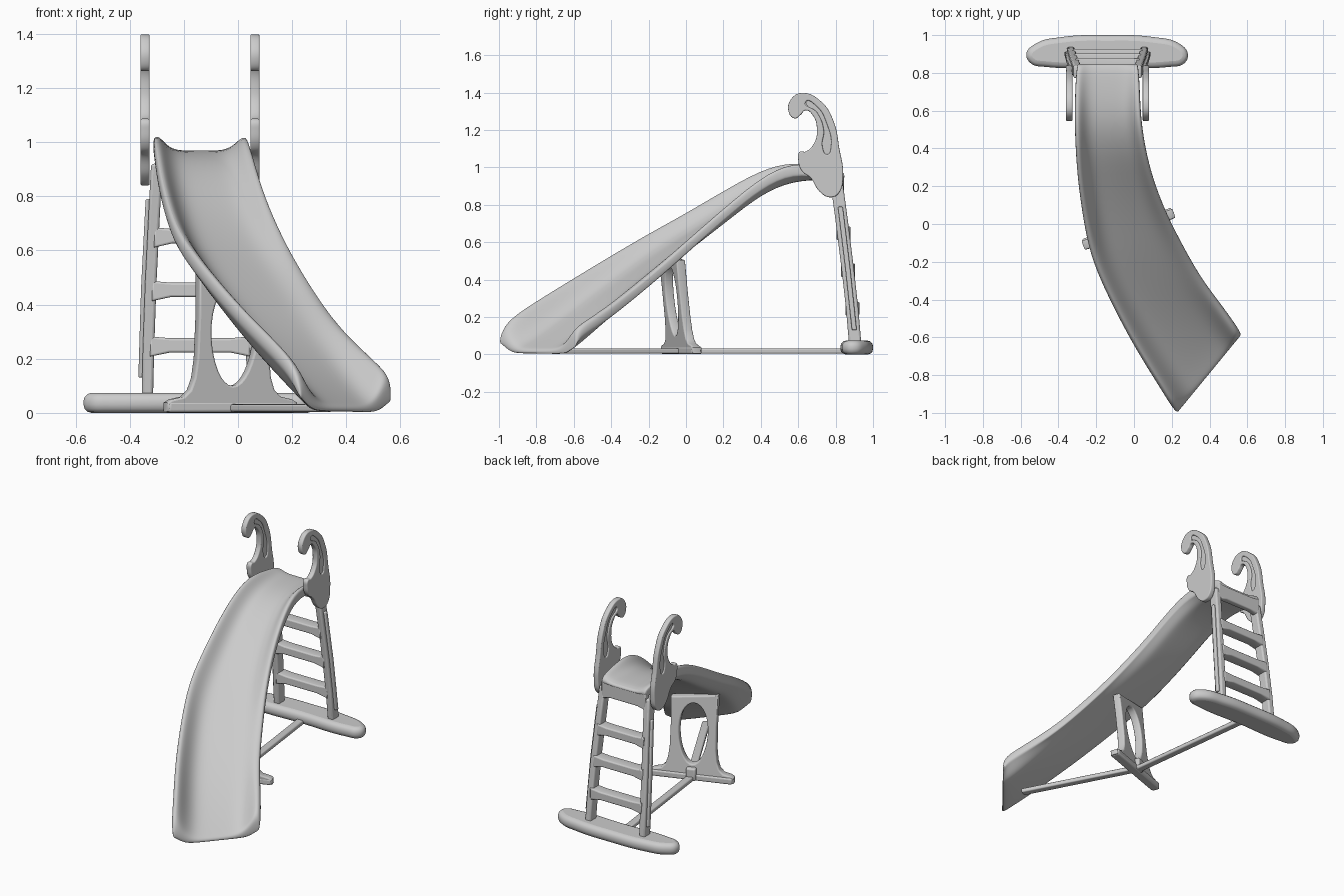
import bpy, bmesh, math
from mathutils import Matrix, Vector

if "Cube" in bpy.data.objects:
    bpy.data.objects.remove(bpy.data.objects["Cube"])

CX = -0.14  # ladder centre line


def add(name, me, bevel=0, subsurf=0, angle=40):
    ob = bpy.data.objects.new(name, me)
    bpy.context.collection.objects.link(ob)
    if bevel:
        m = ob.modifiers.new("bevel", 'BEVEL')
        m.width, m.segments = bevel, 3
    if subsurf:
        m = ob.modifiers.new("subsurf", 'SUBSURF')
        m.levels = m.render_levels = subsurf
    bpy.context.view_layer.objects.active = ob
    bpy.ops.object.select_all(action='DESELECT')
    ob.select_set(True)
    bpy.ops.object.shade_smooth_by_angle(angle=math.radians(angle))
    return ob


def plate(name, loops, thick, ax, ay, az, origin, bevel=0.006, handle='AUTO'):
    """Flat outline (extra loops are holes) thickened with rounded edges."""
    cu = bpy.data.curves.new(name, 'CURVE')
    cu.dimensions, cu.fill_mode = '2D', 'BOTH'
    cu.extrude, cu.bevel_depth, cu.offset = thick / 2 - bevel, bevel, -bevel
    cu.bevel_resolution, cu.resolution_u = 2, 8 if handle == 'AUTO' else 1
    for pts in loops:
        sp = cu.splines.new('BEZIER')
        sp.bezier_points.add(len(pts) - 1)
        sp.use_cyclic_u = True
        for b, p in zip(sp.bezier_points, pts):
            b.co = (p[0], p[1], 0)
            b.handle_left_type = b.handle_right_type = handle
    tmp = bpy.data.objects.new("tmp", cu)
    bpy.context.collection.objects.link(tmp)
    dg = bpy.context.evaluated_depsgraph_get()
    me = bpy.data.meshes.new_from_object(tmp.evaluated_get(dg))
    bpy.data.objects.remove(tmp)
    m = Matrix((ax, ay, az)).transposed().to_4x4()
    m.translation = origin
    me.transform(m)
    return add(name, me)


def loft(name, sections, caps, **kw):
    """Skin closed rings; caps are index tuples into a ring."""
    bm = bmesh.new()
    rings = [[bm.verts.new(p) for p in s] for s in sections]
    n = len(rings[0])
    for a, b in zip(rings, rings[1:]):
        for i in range(n):
            j = (i + 1) % n
            bm.faces.new((a[i], a[j], b[j], b[i]))
    for r in (rings[0], rings[-1]):
        for c in caps:
            bm.faces.new([r[i] for i in c])
    bmesh.ops.recalc_face_normals(bm, faces=bm.faces)
    me = bpy.data.meshes.new(name)
    bm.to_mesh(me)
    bm.free()
    return add(name, me, **kw)


def beam(name, path, a, b, bevel):
    a, b = Vector(a), Vector(b)
    secs = [[Vector(p) + s * a + t * b for s, t in ((-1, -1), (1, -1), (1, 1), (-1, 1))]
            for p in path]
    return loft(name, secs, [(0, 1, 2, 3)], bevel=bevel)


# Curved chute with platform: left rim, right rim, floor height
stations = [
    (-.30, .85, .985, .02, .85, .985, .965), (-.31, .76, 1.0, .03, .76, 1.0, .97),
    (-.315, .57, 1.035, .035, .57, 1.035, .965), (-.31, .40, .99, .06, .40, .945, .895),
    (-.295, .20, .88, .10, .24, .81, .765), (-.26, -.03, .745, .165, .07, .66, .63),
    (-.22, -.20, .655, .24, -.08, .52, .525), (-.13, -.40, .54, .35, -.28, .35, .375),
    (0, -.65, .39, .45, -.41, .25, .22), (.14, -.87, .255, .53, -.52, .18, .09),
    (.20, -.97, .18, .565, -.575, .14, .04), (.23, -1.0, .10, .565, -.59, .085, .025)]
shape = {1: (.2, 0), .95: (0, .15), .85: (.06, .5), .7: (.6, .9), .5: (.97, 1), .2: (1, 1)}
us = sorted([-u for u in shape] + list(shape))
secs = []
for lx, ly, lz, rx, ry, rz, fl in stations:
    top, bot = [], []
    for u in us:
        k = (u + 1) / 2
        x, y, rim = lx + (rx - lx) * k, ly + (ry - ly) * k, lz + (rz - lz) * k
        f = fl + u * (rz - lz) * .25
        wt, wb = shape[abs(u)]
        zt = max(rim + (f - rim) * wt, .02)
        zb = max(min(rim - .06, zt - .03) * (1 - wb) + (f - .035) * wb, .002)
        top.append((x, y, zt))
        bot.append((x, y, min(zb, zt - .015)))
    secs.append(top + bot[::-1])
n = len(us)
loft("slide_chute", secs,
     [(i, i + 1, 2 * n - 2 - i, 2 * n - 1 - i) for i in range(n - 1)], subsurf=2, angle=60)

# Curled hand grips: solid core plus a thicker frame with a crescent recess
grip = [(.62, 1.398), (.725, 1.35), (.79, 1.245), (.82, 1.10), (.84, .96), (.815, .86),
        (.77, .84), (.715, .87), (.665, .945), (.62, .98), (.60, 1.04), (.607, 1.083),
        (.64, 1.085), (.685, 1.13), (.70, 1.2), (.68, 1.275), (.64, 1.305), (.612, 1.28),
        (.58, 1.262), (.548, 1.30), (.562, 1.365)]
crescent = [(.64, 1.35), (.70, 1.325), (.752, 1.235), (.775, 1.11), (.755, 1.07),
            (.73, 1.11), (.737, 1.2), (.70, 1.295)]
YZ = ((0, 1, 0), (0, 0, 1), (1, 0, 0))
for side, s in (("left", -1), ("right", 1)):
    o = Vector((CX + s * .203, 0, 0))
    plate(side + "_grip_frame", [grip, crescent], .034, *YZ, o)
    plate(side + "_grip_core", [[(.645, 1.36), (.72, 1.335), (.77, 1.235), (.793, 1.1),
                                 (.755, 1.045), (.715, 1.1), (.72, 1.2), (.685, 1.285)]],
          .018, *YZ, o, bevel=.002)
    # Ladder post and its raised outer strip
    post = [(.195, .905, .05), (.19, .888, .25), (.182, .862, .48), (.17, .832, .72),
            (.16, .805, .92)]
    beam(side + "_ladder_post", [(CX + s * a, b, c) for a, b, c in post],
         (.021, 0, 0), (0, .033, 0), .01)
    strip = [(.217, .9, .13), (.207, .865, .46), (.19, .825, .79)]
    beam(side + "_post_strip", [(CX + s * a, b, c) for a, b, c in strip],
         (.011, 0, 0), (0, .013, 0), .006)

# Arched ladder rungs and the panel below the platform
XZ = ((1, 0, 0), (0, 0, 1), (0, -1, 0))
for name, z, y, w, d in (("rung_low", .245, .89, .185, .075), ("rung_mid", .45, .866, .178, .075),
                         ("rung_high", .648, .842, .17, .075),
                         ("platform_panel", .90, .825, .16, .04)):
    h = .037 if d > .05 else .055
    plate(name, [[(-w, h), (-w * .6, h - .006), (w * .6, h - .006), (w, h), (w, -h),
                  (w * .6, -h + .015), (-w * .6, -h + .015), (-w, -h)]],
          d, *XZ, Vector((CX, y, z)), bevel=.008, handle='VECTOR')

# Wide ladder foot
foot = [(-.57, .90), (-.545, .85), (-.47, .832), (CX, .832), (.19, .832), (.265, .85),
        (.285, .90), (.24, .955), (.10, .99), (CX, 1.0), (-.38, .99), (-.52, .955)]
plate("ladder_foot", [foot], .074, (1, 0, 0), (0, 1, 0), (0, 0, 1),
      Vector((0, 0, .037)), bevel=.03)

# Leaning middle support with an oval opening
half = [(.255, .004), (.255, .038), (.235, .05), (.19, .06), (.165, .085), (.15, .13),
        (.142, .2), (.14, .35)]
outline = half + [(.145, .505), (-.145, .545)] + [(-a, b) for a, b in reversed(half)]
oval = [(.088 * math.cos(t) * (1 + .1 * math.sin(t)), .29 + .19 * math.sin(t))
        for t in (i * math.tau / 32 for i in range(32))]
ang = math.radians(19.5)
c, s = math.cos(ang), math.sin(ang)
plate("middle_support", [outline, oval], .05, (c, s, 0), (0.03, -.1, 1), (s, -c, 0),
      Vector((-.03, -.025, 0)), bevel=.008, handle='VECTOR')
beam("support_foot", [(-.03 - .25 * c, -.025 - .25 * s, .022),
                      (-.03 + .25 * c, -.025 + .25 * s, .022)],
     (s * .03, -c * .03, 0), (0, 0, .02), .01)
beam("support_socket", [(-.035, -.01, .004), (-.035, -.01, .085)],
     (.03 * c, .03 * s, 0), (-.03 * s, .03 * c, 0), .01)

# Floor rail tying foot, support and chute end together
beam("rear_floor_rail", [(CX, .86, .018), (-.035, .0, .018)], (.024, 0, 0), (0, 0, .014), .008)
beam("front_floor_rail", [(-.035, .01, .018), (.33, -.68, .018)],
     (.021, .011, 0), (0, 0, .014), .008)
